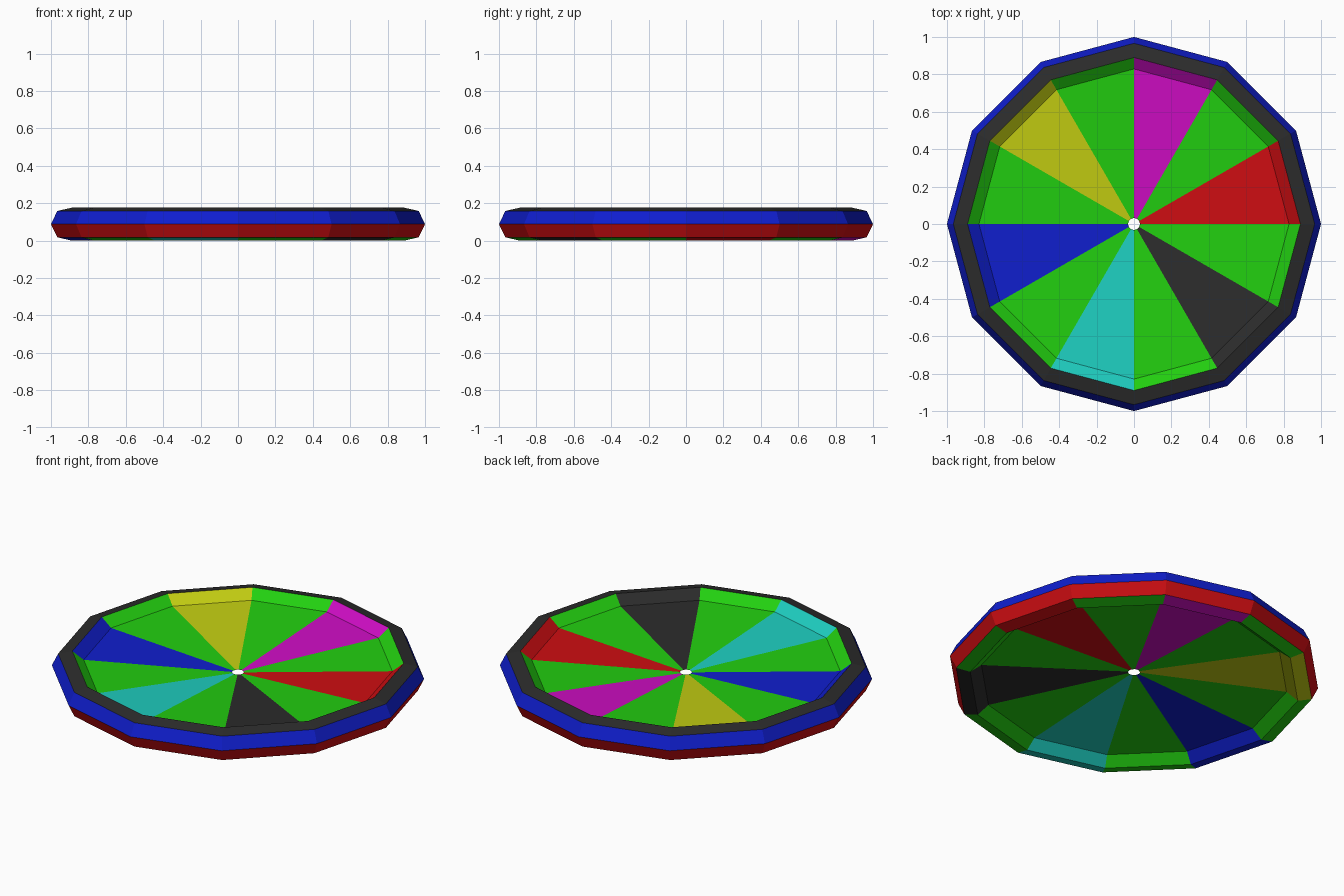
import bpy, bmesh
from math import cos, sin, tau

if "Cube" in bpy.data.objects:
    bpy.data.objects.remove(bpy.data.objects["Cube"])

SIDES = 12
RING_R, TUBE_R, HUB_R = 0.91, 0.09, 0.032
MID_Z = TUBE_R * sin(tau * 2 / 7)      # lowest tube point sits on z = 0

COLOURS = {
    "red": (0.62, 0.004, 0.006), "green": (0.016, 0.62, 0.005),
    "magenta": (0.62, 0.004, 0.55), "yellow": (0.55, 0.62, 0.006),
    "blue": (0.005, 0.013, 0.62), "cyan": (0.013, 0.62, 0.53),
    "black": (0.025, 0.025, 0.025),
}
NAMES = list(COLOURS)
MATS = []
for name, rgb in COLOURS.items():
    m = bpy.data.materials.new(name)
    m.diffuse_color = (*rgb, 1)
    m.use_nodes = True
    m.node_tree.nodes["Principled BSDF"].inputs["Base Color"].default_value = m.diffuse_color
    MATS.append(m)

WEDGES = ["red", "green", "magenta", "green", "yellow", "green",
          "blue", "green", "cyan", "green", "black", "green"]


def tube(k):
    """Point k of the seven-sided tube section."""
    a = tau * k / 7
    return RING_R + TUBE_R * cos(a), MID_Z + TUBE_R * sin(a)


def lathe(name, profile, bands):
    """Spin a profile; each band has a colour, or None for wedge colours."""
    bm = bmesh.new()
    rows = [[bm.verts.new((r * cos(tau * s / SIDES), r * sin(tau * s / SIDES), z))
             for s in range(SIDES)] for r, z in profile]
    for low, high, band in zip(rows, rows[1:], bands):
        for s in range(SIDES):
            t = (s + 1) % SIDES
            f = bm.faces.new((low[s], low[t], high[t], high[s]))
            f.material_index = NAMES.index(band or WEDGES[s])
    mesh = bpy.data.meshes.new(name)
    bm.to_mesh(mesh)
    bm.free()
    for m in MATS:
        mesh.materials.append(m)
    obj = bpy.data.objects.new(name, mesh)
    bpy.context.collection.objects.link(obj)
    return obj


# Faceted rim, from inner underside round the outside to inner top
lathe("rim", [tube(k) for k in (4, 5, 6, 0, 1, 2, 3)],
      [None, None, "red", "blue", "black", None])

# Dished wedge disc, top and underside meeting at the small centre hole
lathe("wedge_disc", [tube(3), (HUB_R, MID_Z), tube(4)], [None, None])
